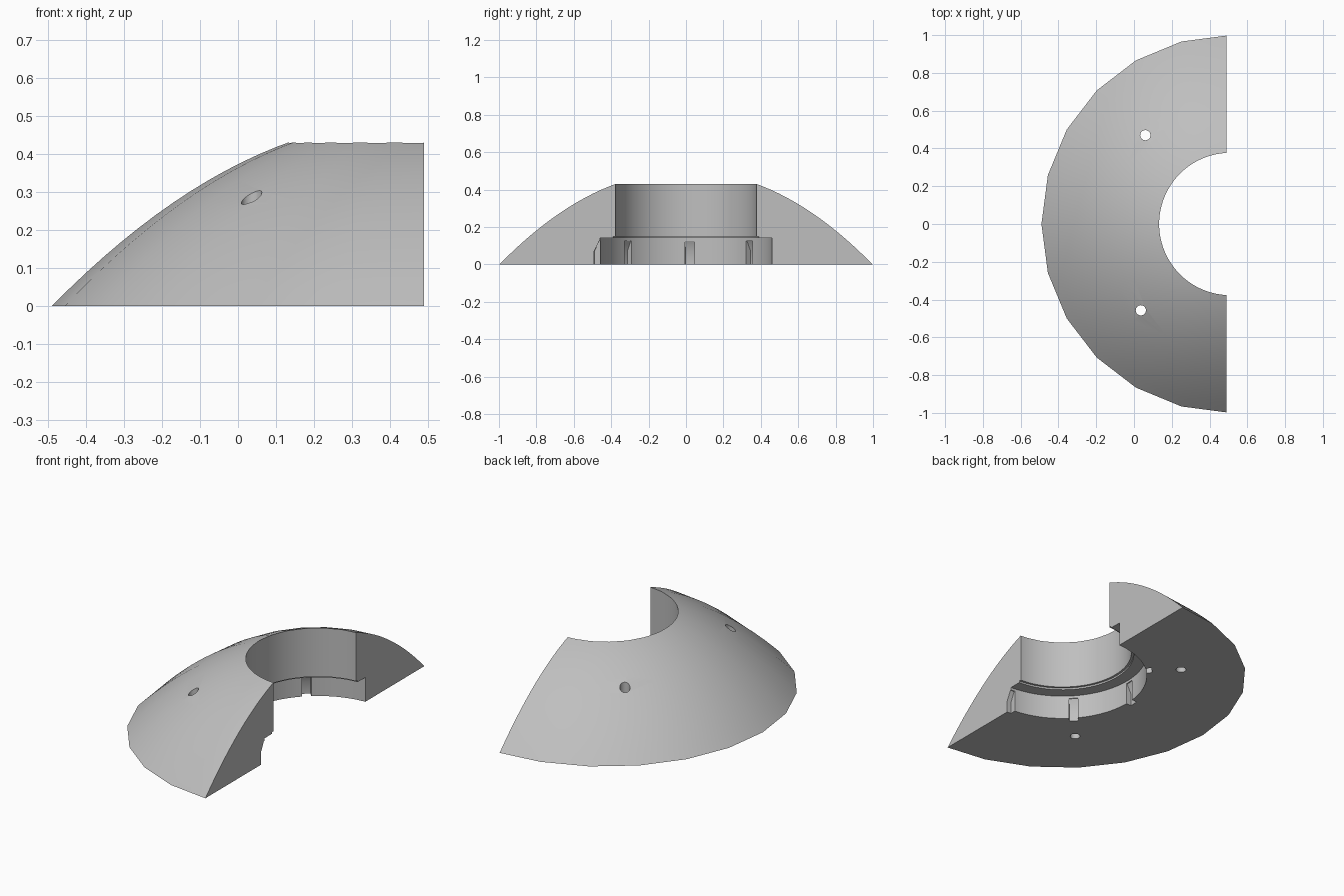
import bpy, bmesh, math
from mathutils import Matrix

old = bpy.data.objects.get("Cube")
if old:
    bpy.data.objects.remove(old, do_unlink=True)

CX = 0.51       # axis of the full ring; the half is cut off at CUT
CUT = 0.49

grey = bpy.data.materials.new("light_grey")
grey.use_nodes = True
colour = (0.52, 0.52, 0.52, 1)
grey.diffuse_color = colour
grey.node_tree.nodes["Principled BSDF"].inputs["Base Color"].default_value = colour


def new_object(name, bm):
    bmesh.ops.recalc_face_normals(bm, faces=bm.faces)
    mesh = bpy.data.meshes.new(name)
    bm.to_mesh(mesh)
    bm.free()
    mesh.materials.append(grey)
    ob = bpy.data.objects.new(name, mesh)
    bpy.context.collection.objects.link(ob)
    return ob


def lathe(name, profile, sides):
    """Solid of revolution about the ring axis, closed with flat caps."""
    bm = bmesh.new()
    rings = []
    for r, z in profile:
        rings.append([bm.verts.new((CX + r * math.cos(math.tau * i / sides),
                                    r * math.sin(math.tau * i / sides), z))
                      for i in range(sides)])
    for a, b in zip(rings, rings[1:]):
        for i in range(sides):
            j = (i + 1) % sides
            bm.faces.new((a[i], a[j], b[j], b[i]))
    bm.faces.new(rings[0])
    bm.faces.new(rings[-1])
    return new_object(name, bm)


def cut(target, cutter):
    mod = target.modifiers.new("cut", 'BOOLEAN')
    mod.operation = 'DIFFERENCE'
    mod.solver = 'EXACT'
    mod.object = cutter
    bpy.context.view_layer.objects.active = target
    bpy.ops.object.modifier_apply(modifier=mod.name)
    bpy.data.objects.remove(cutter, do_unlink=True)


# Domed body with a polygonal rim
def dome(r):
    d = 1 - r
    return 1.022 * d - 0.53 * d * d

steps = 14
radii = [1 - 0.64 * i / steps for i in range(steps + 1)]
body = lathe("domed_half_ring", [(r, dome(r)) for r in radii], 24)

# Stepped central bore: wide recess, narrow lip, through hole
cut(body, lathe("bore_cutter", [(0.46, -0.1), (0.46, 0.14), (0.39, 0.14), (0.39, 0.15),
                                (0.377, 0.15), (0.377, 0.6)], 96))

# Locking notches around the recess, with sloped tops
for angle in (-87.5, -42.5, 2.5, 47.5):
    bm = bmesh.new()
    outline = [(0.42, -0.1), (0.492, -0.1), (0.492, 0.07), (0.465, 0.125), (0.42, 0.125)]
    face = bm.faces.new([bm.verts.new((-r, -0.025, z)) for r, z in outline])
    side = bmesh.ops.extrude_face_region(bm, geom=[face])["geom"]
    bmesh.ops.translate(bm, vec=(0, 0.05, 0),
                        verts=[v for v in side if isinstance(v, bmesh.types.BMVert)])
    bm.transform(Matrix.Translation((CX, 0, 0)) @ Matrix.Rotation(math.radians(-angle), 4, 'Z'))
    cut(body, new_object("notch_cutter", bm))

# Vertical screw holes
for x, y in ((0.06, 0.47), (0.036, -0.457)):
    bm = bmesh.new()
    bmesh.ops.create_cone(bm, cap_ends=True, segments=24, radius1=0.027, radius2=0.027,
                          depth=2, matrix=Matrix.Translation((x, y, 0)))
    cut(body, new_object("screw_hole_cutter", bm))

# Flat parting face
bm = bmesh.new()
bmesh.ops.create_cube(bm, size=4, matrix=Matrix.Translation((CUT + 2, 0, 0)))
cut(body, new_object("parting_cutter", bm))

bpy.ops.object.select_all(action='DESELECT')
body.select_set(True)
bpy.context.view_layer.objects.active = body
bpy.ops.object.shade_smooth_by_angle(angle=math.radians(30))
